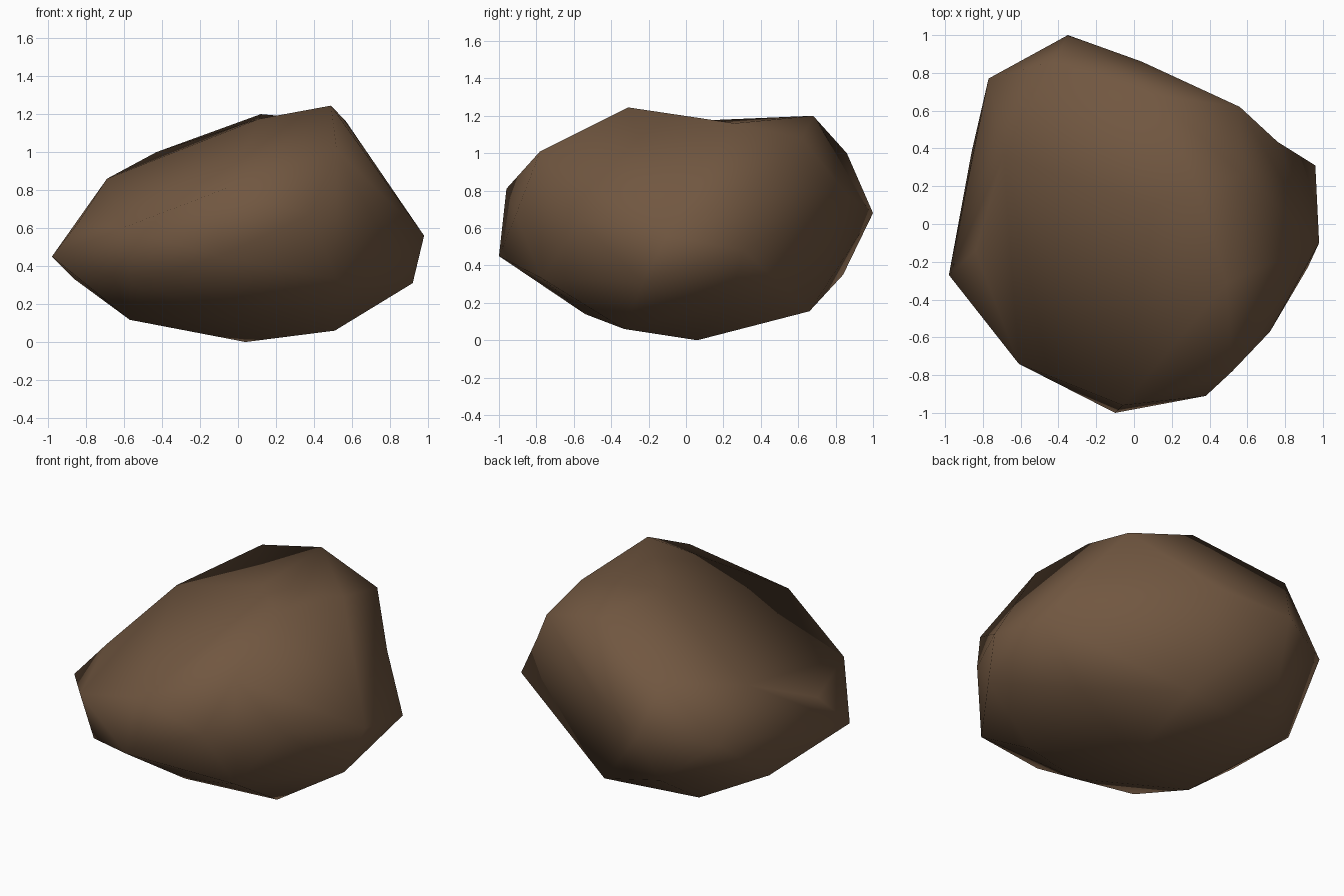
import bpy, bmesh
from mathutils import Vector

if "Cube" in bpy.data.objects:
    bpy.data.objects.remove(bpy.data.objects["Cube"])

# Corner points of the boulder, ring by ring
base = [(0.04, 0.06, 0.0), (0.51, -0.33, 0.06), (-0.57, -0.18, 0.117), (0.0, -0.54, 0.14),
        (0.12, 0.66, 0.155), (0.6, 0.22, 0.19), (-0.48, 0.55, 0.15)]
side_corner = (0.96, 0.31, 0.48)
lower = [(0.92, -0.23, 0.31), (0.52, -0.77, 0.33), (-0.1, -1.0, 0.45), (-0.56, -0.67, 0.3),
         (-0.98, -0.27, 0.45), (-0.86, 0.38, 0.33), (-0.4, 0.84, 0.35), side_corner]
middle = [(0.98, -0.1, 0.56), (0.72, -0.57, 0.64), (0.38, -0.91, 0.67), (-0.06, -0.96, 0.81),
          (-0.61, -0.74, 0.6), (-0.84, -0.14, 0.63), (-0.77, 0.77, 0.65), (-0.35, 1.0, 0.68),
          (0.04, 0.86, 0.78)]
back_peak, front_peak, shoulder = (0.12, 0.68, 1.2), (0.49, -0.31, 1.245), (0.56, 0.62, 1.08)
upper = [front_peak, (0.57, 0.26, 1.16), back_peak, shoulder, (0.11, 0.09, 1.175),
         (0.52, -0.78, 1.01), (-0.43, 0.86, 1.0), (-0.69, 0.36, 0.86)]

# Wrap the corners in a faceted skin
bm = bmesh.new()
verts = {p: bm.verts.new(p) for p in base + lower + middle + upper}
bmesh.ops.convex_hull(bm, input=list(bm.verts))
loose = [v for v in bm.verts if not v.link_faces]
bmesh.ops.delete(bm, geom=loose, context='VERTS')


def dent(a, b, point):
    """Split the edge between two corners and press its middle in to a point."""
    if not (verts[a].is_valid and verts[b].is_valid):
        return
    edge = bm.edges.get((verts[a], verts[b]))
    if edge:
        _, middle_vert = bmesh.utils.edge_split(edge, verts[a], 0.5)
        middle_vert.co = Vector(point)


# Shallow saddle between the two peaks, and a hollow on the back right edge
dent(front_peak, back_peak, (0.34, 0.18, 1.165))
dent(side_corner, shoulder, (0.76, 0.435, 0.8))
bmesh.ops.triangulate(bm, faces=list(bm.faces))
bmesh.ops.recalc_face_normals(bm, faces=list(bm.faces))

mesh = bpy.data.meshes.new("boulder")
bm.to_mesh(mesh)
bm.free()
for poly in mesh.polygons:
    poly.use_smooth = True

# Earthy brown stone
brown = bpy.data.materials.new("brown_stone")
brown.diffuse_color = (0.165, 0.095, 0.052, 1)
brown.use_nodes = True
brown.node_tree.nodes["Principled BSDF"].inputs["Base Color"].default_value = brown.diffuse_color
mesh.materials.append(brown)
boulder = bpy.data.objects.new("boulder", mesh)
bpy.context.collection.objects.link(boulder)
